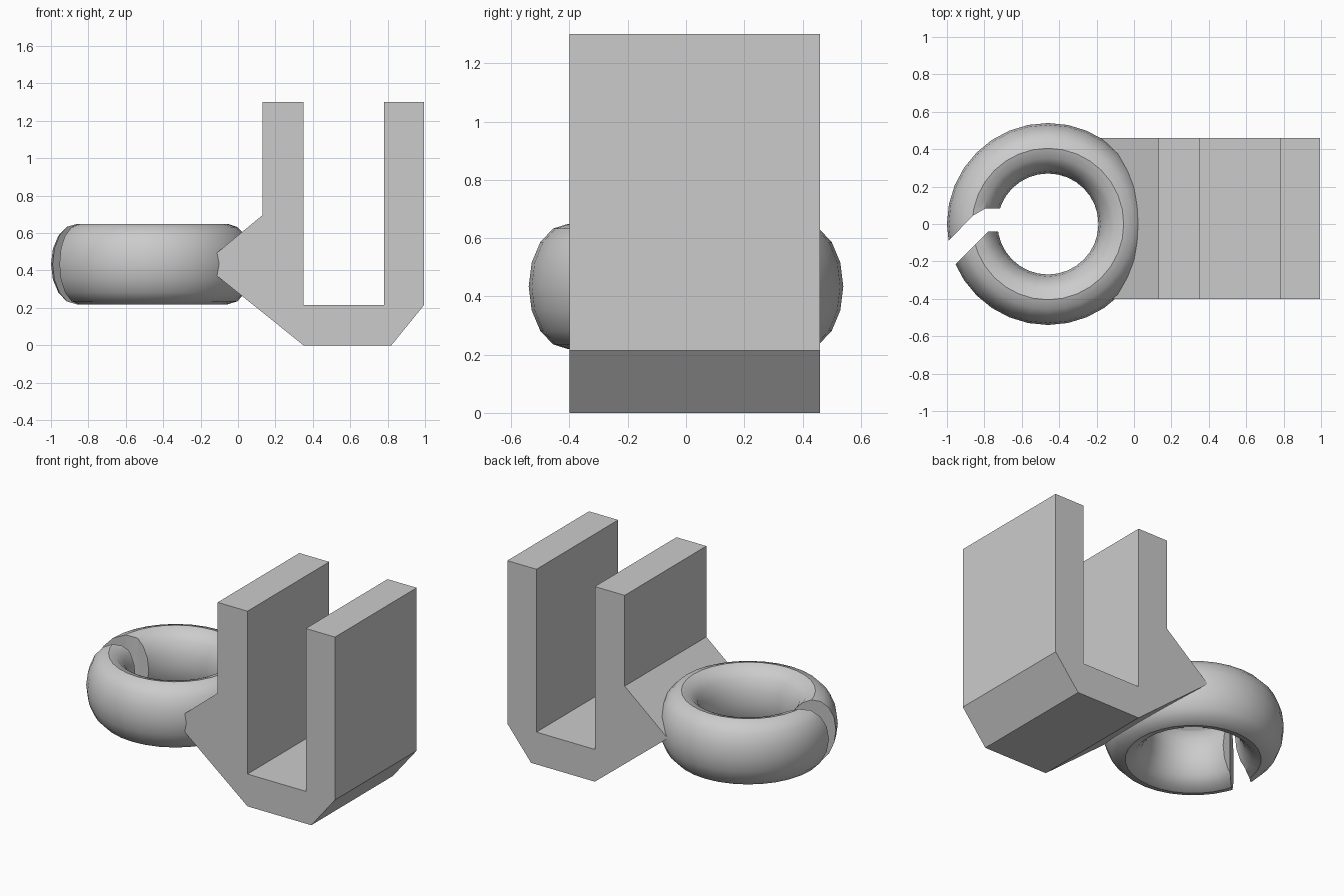
import bpy
import bmesh
from math import sin, cos, pi, radians
from mathutils import Vector

cube = bpy.data.objects.get("Cube")
if cube:
    bpy.data.objects.remove(cube, do_unlink=True)

# One plain grey for the whole piece
GREY = (0.6, 0.6, 0.6, 1)
grey = bpy.data.materials.new("plain grey")
grey.use_nodes = True
grey.diffuse_color = GREY
grey.node_tree.nodes["Principled BSDF"].inputs["Base Color"].default_value = GREY


def make_object(name, bm):
    bmesh.ops.recalc_face_normals(bm, faces=bm.faces)
    mesh = bpy.data.meshes.new(name)
    bm.to_mesh(mesh)
    bm.free()
    mesh.materials.append(grey)
    obj = bpy.data.objects.new(name, mesh)
    bpy.context.collection.objects.link(obj)
    return obj


def prism(name, corners, direction):
    """Extrude a closed outline along a direction."""
    bm = bmesh.new()
    face = bm.faces.new([bm.verts.new(c) for c in corners])
    result = bmesh.ops.extrude_face_region(bm, geom=[face], use_keep_orig=True)
    moved = [v for v in result["geom"] if isinstance(v, bmesh.types.BMVert)]
    bmesh.ops.translate(bm, verts=moved, vec=Vector(direction))
    return make_object(name, bm)


# U-shaped bracket with a chamfered foot and a wedge reaching into the ring
outline = [(0.35, 0), (0.82, 0), (0.995, 0.215), (0.995, 1.3), (0.78, 1.3),
           (0.78, 0.215), (0.35, 0.215), (0.35, 1.3), (0.13, 1.3),
           (0.13, 0.695), (-0.188, 0.432)]
prism("bracket", [(x, -0.4, z) for x, z in outline], (0, 0.86, 0))

# Ring: an upright ellipse swept around a vertical axis
CENTRE_X, CENTRE_Z = -0.46, 0.434
RADIUS, HALF_WIDTH, HALF_HEIGHT = 0.405, 0.135, 0.215
SIDES, STEPS = 16, 32
bm = bmesh.new()
loops = []
for i in range(STEPS):
    a = 2 * pi * i / STEPS
    loop = []
    for j in range(SIDES):
        b = 2 * pi * j / SIDES
        r = RADIUS + HALF_WIDTH * cos(b)
        loop.append(bm.verts.new((CENTRE_X + r * cos(a), r * sin(a),
                                  CENTRE_Z + HALF_HEIGHT * sin(b))))
    loops.append(loop)
for i in range(STEPS):
    here, there = loops[i], loops[(i + 1) % STEPS]
    for j in range(SIDES):
        k = (j + 1) % SIDES
        bm.faces.new((here[j], there[j], there[k], here[k]))
ring = make_object("ring", bm)

# Bent slit through the ring
slit = [(-0.6, 0.083), (-0.795, 0.083), (-0.86, 0.045), (-1.1, -0.2),
        (-1.1, -0.36), (-0.78, -0.04), (-0.6, -0.04)]
cutter = prism("slit_cutter", [(x, y, 0) for x, y in slit], (0, 0, 1))

cut = ring.modifiers.new("slit", 'BOOLEAN')
cut.operation = 'DIFFERENCE'
cut.solver = 'EXACT'
cut.object = cutter
bpy.ops.object.select_all(action='DESELECT')
bpy.context.view_layer.objects.active = ring
ring.select_set(True)
bpy.ops.object.modifier_apply(modifier=cut.name)
bpy.data.objects.remove(cutter, do_unlink=True)
bpy.ops.object.shade_smooth_by_angle(angle=radians(30))
